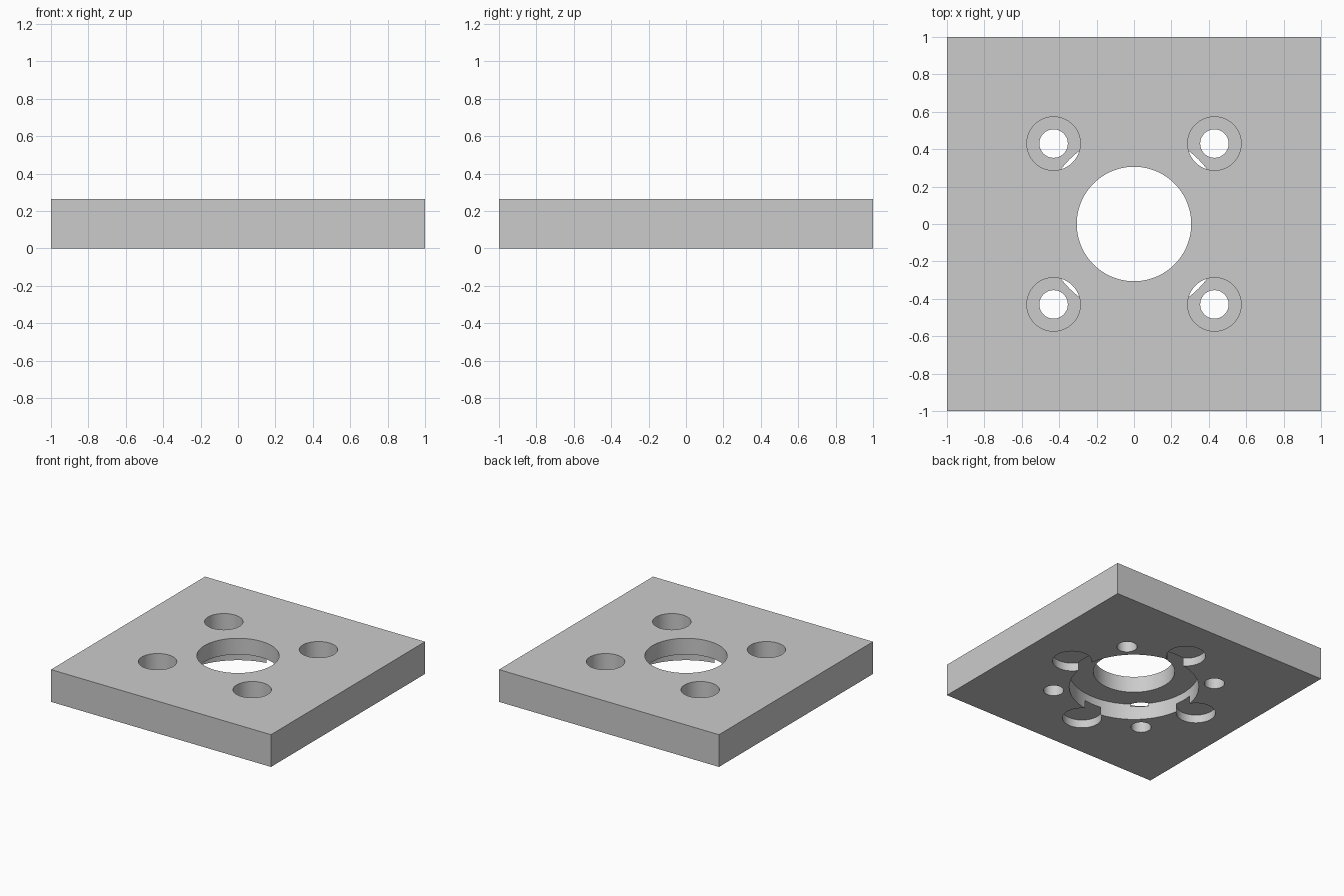
import bpy
from math import cos, sin, pi, radians

default = bpy.data.objects.get("Cube")
if default:
    bpy.data.objects.remove(default, do_unlink=True)

THICK = 0.265
OVER = 0.1  # how far cutters run past the plate

grey = bpy.data.materials.new("plain_grey")
grey.use_nodes = True
grey.diffuse_color = (0.6, 0.6, 0.6, 1)
grey.node_tree.nodes["Principled BSDF"].inputs["Base Color"].default_value = (0.6, 0.6, 0.6, 1)

# Square plate
bpy.ops.mesh.primitive_cube_add(size=2, location=(0, 0, THICK / 2))
plate = bpy.context.object
plate.name = "mounting_plate"
plate.scale.z = THICK / 2
bpy.ops.object.transform_apply(location=True, rotation=False, scale=True)
plate.data.materials.append(grey)


def bore(name, radius, low, high, x=0, y=0):
    """Cut a round hole through the plate between two heights."""
    bpy.ops.mesh.primitive_cylinder_add(
        vertices=96, radius=radius, depth=high - low, location=(x, y, (low + high) / 2))
    cutter = bpy.context.object
    cutter.name = name
    cutter.hide_render = True
    cutter.data.materials.append(grey)
    mod = plate.modifiers.new(name, "BOOLEAN")
    mod.operation = "DIFFERENCE"
    mod.solver = "EXACT"
    mod.object = cutter
    bpy.context.view_layer.objects.active = plate
    bpy.ops.object.modifier_apply(modifier=name)
    bpy.data.objects.remove(cutter, do_unlink=True)


# Centre hole and the wide recess beneath it
bore("centre_hole", 0.306, -OVER, THICK + OVER)
bore("underside_recess", 0.488, -OVER, 0.132)

ring = 0.43 * 2 ** 0.5
for i in range(4):
    # Counterbored screw holes on the diagonals
    a = pi / 4 + i * pi / 2
    x, y = ring * cos(a), ring * sin(a)
    bore("screw_hole", 0.076, -OVER, THICK + OVER, x, y)
    bore("counterbore", 0.143, 0.11, THICK + OVER, x, y)
    # Shallow blind pockets on the axes of the underside
    a = i * pi / 2
    bore("underside_pocket", 0.148, -OVER, 0.067, ring * cos(a), ring * sin(a))

# Smooth bores with crisp rims
bpy.ops.object.select_all(action="DESELECT")
plate.select_set(True)
bpy.context.view_layer.objects.active = plate
bpy.ops.object.shade_smooth_by_angle(angle=radians(30))
